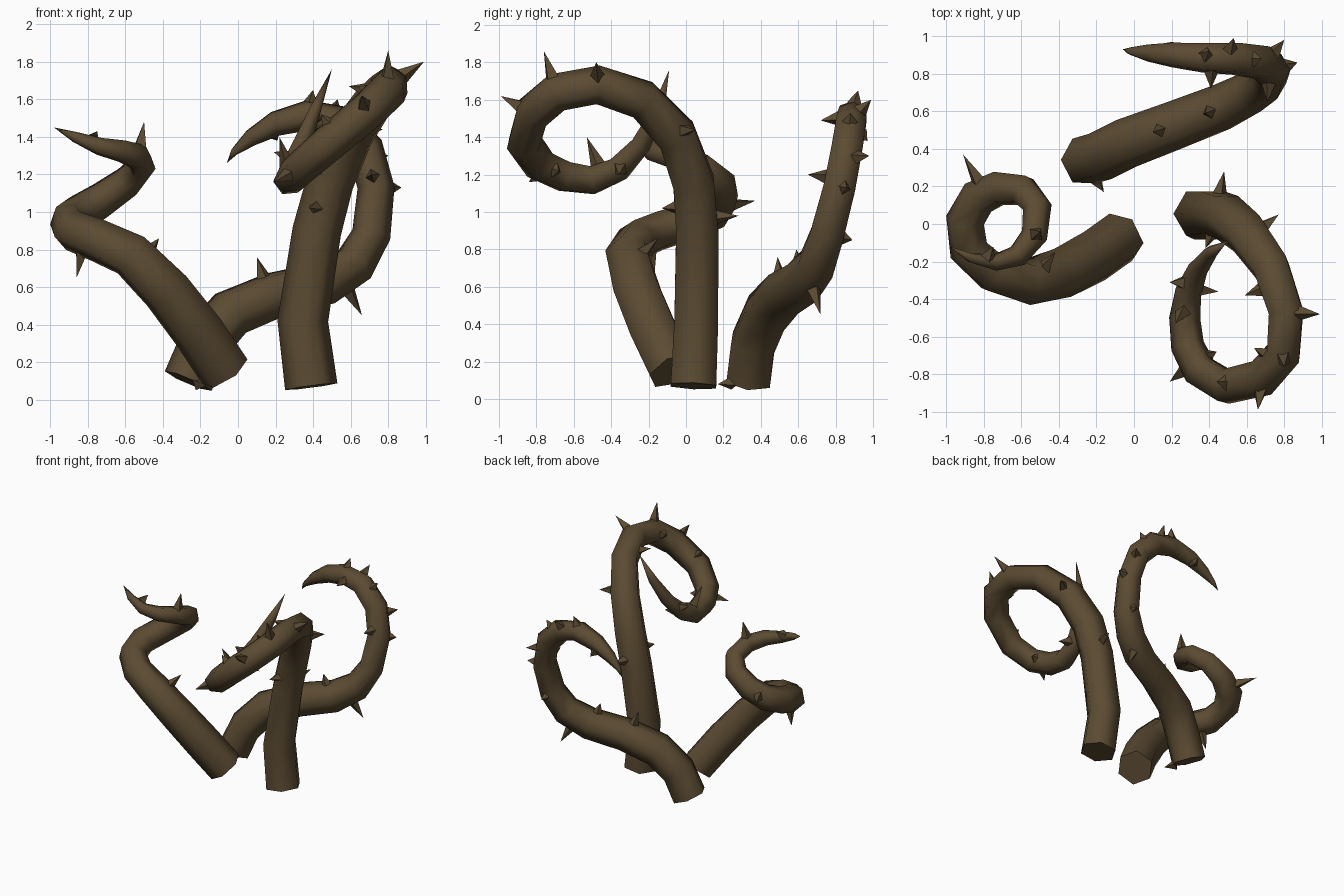
import bpy, bmesh, math
from mathutils import Vector

if "Cube" in bpy.data.objects:
    bpy.data.objects.remove(bpy.data.objects["Cube"])

SIDES = 6
bark = bpy.data.materials.new("brown bark")
bark.diffuse_color = (0.105, 0.07, 0.032, 1)
bark.use_nodes = True
bark.node_tree.nodes["Principled BSDF"].inputs["Base Color"].default_value = bark.diffuse_color


def finish(bm, name, smooth):
    bmesh.ops.recalc_face_normals(bm, faces=bm.faces)
    me = bpy.data.meshes.new(name)
    bm.to_mesh(me)
    bm.free()
    me.materials.append(bark)
    ob = bpy.data.objects.new(name, me)
    bpy.context.collection.objects.link(ob)
    if smooth:
        bpy.context.view_layer.objects.active = ob
        ob.select_set(True)
        bpy.ops.object.shade_smooth_by_angle(angle=math.radians(65))
        ob.select_set(False)
    return ob


def vine(name, path):
    """Six-sided tube through (x, y, z, radius) points, ending in a point."""
    pts = [Vector(p[:3]) for p in path]
    bm = bmesh.new()
    rings = []
    side = Vector((1, 0, 0))
    for i, p in enumerate(pts[:-1]):
        tan = (pts[i + 1] - pts[max(i - 1, 0)]).normalized()
        side = (side - tan * side.dot(tan)).normalized()
        up = tan.cross(side)
        r = path[i][3] * 1.04
        rings.append([bm.verts.new(p + r * (side * math.cos(a) + up * math.sin(a)))
                      for a in (math.tau * k / SIDES for k in range(SIDES))])
    bm.faces.new(rings[0])
    for a, b in zip(rings, rings[1:]):
        for k in range(SIDES):
            n = (k + 1) % SIDES
            bm.faces.new((a[k], a[n], b[n], b[k]))
    tip = bm.verts.new(pts[-1])
    for k in range(SIDES):
        bm.faces.new((rings[-1][k], rings[-1][(k + 1) % SIDES], tip))
    finish(bm, name, True)


def thorns(name, path, tips):
    """Four-sided spikes growing from the nearest place on the vine to each tip."""
    bm = bmesh.new()
    for tip in map(Vector, tips):
        best = None
        for a, b in zip(path, path[1:]):
            for s in range(8):
                q = Vector(a).lerp(Vector(b), s / 8)
                d = (q.xyz - tip).length
                if best is None or d < best[0]:
                    best = (d, q, Vector(b[:3]) - Vector(a[:3]))
        d, q, along = best
        out = (tip - q.xyz).normalized()
        base = q.xyz + out * min(q.w * 0.8, d * 0.6)
        u = (along - out * along.dot(out)).normalized()
        v = out.cross(u)
        w = 0.042
        top = bm.verts.new(tip)
        ring = [bm.verts.new(base + o * w) for o in (u, v, -u, -v)]
        bm.faces.new(ring)
        for k in range(4):
            bm.faces.new((ring[k], ring[(k + 1) % 4], top))
    finish(bm, name, False)


left_path = [
    (-.07, -.07, .15, .135), (-.21, -.17, .36, .135), (-.38, -.26, .58, .13),
    (-.57, -.31, .77, .12), (-.75, -.26, .85, .11), (-.88, -.14, .90, .105),
    (-.90, .02, .95, .10), (-.83, .14, 1.0, .098), (-.72, .19, 1.07, .09),
    (-.59, .18, 1.16, .083), (-.515, .09, 1.24, .075), (-.53, -.06, 1.295, .068),
    (-.62, -.17, 1.325, .058), (-.74, -.205, 1.35, .045), (-.87, -.18, 1.40, .027),
    (-.98, -.12, 1.45, .01)]
left_tips = [
    (-.91, .37, 1.06), (-.50, -.04, 1.48), (-.75, -.12, 1.43),
    (-.42, -.15, .86), (-.86, -.17, .65)]

tall_path = [
    (.39, .04, .07, .135), (.345, .055, .42, .13), (.42, .06, .90, .125),
    (.49, .04, 1.16, .122), (.60, -.05, 1.41, .115), (.73, -.23, 1.60, .105),
    (.81, -.47, 1.68, .10), (.795, -.69, 1.64, .10), (.68, -.82, 1.53, .098),
    (.49, -.865, 1.37, .095), (.35, -.78, 1.25, .09), (.285, -.65, 1.19, .086),
    (.27, -.50, 1.17, .08), (.29, -.36, 1.23, .068), (.34, -.24, 1.36, .052),
    (.41, -.15, 1.54, .035), (.50, -.09, 1.76, .01)]
tall_tips = [
    (.48, .28, .98), (.38, -.13, 1.02), (.77, .05, 1.44), (.53, -.13, 1.31),
    (.99, -.48, 1.80), (.59, -.38, 1.67), (.80, -.76, 1.86), (.64, -.66, 1.67),
    (.66, -.99, 1.62), (.44, -.84, 1.52), (.19, -.84, 1.16), (.44, -.68, 1.22),
    (.22, -.53, 1.40), (.45, -.36, 1.20), (.19, -.31, 1.32)]

back_path = [
    (-.265, .335, .10, .13), (-.18, .36, .30, .13), (-.04, .43, .46, .13),
    (.20, .52, .56, .125), (.46, .62, .62, .12), (.62, .70, .72, .11),
    (.71, .755, .88, .10), (.735, .82, 1.13, .095), (.68, .86, 1.34, .092),
    (.54, .88, 1.48, .088), (.37, .885, 1.515, .08), (.20, .90, 1.47, .066),
    (.07, .91, 1.395, .045), (-.02, .92, 1.32, .02), (-.06, .93, 1.26, .01)]
back_tips = [
    (-.16, .17, .08), (.10, .49, .76), (.38, .59, .80), (.66, .72, .45),
    (.72, .89, .85), (.71, .65, 1.20), (.87, .86, 1.13), (.80, .98, 1.30),
    (.41, .72, 1.49), (.53, .99, 1.60), (.40, .92, 1.65), (.68, .88, 1.53),
    (.21, .97, 1.38)]

# Three curling vines, each with its thorns
for label, path, tips in (("left", left_path, left_tips),
                          ("tall", tall_path, tall_tips),
                          ("back", back_path, back_tips)):
    vine(label + "_vine", path)
    thorns(label + "_vine_thorns", path, tips)
